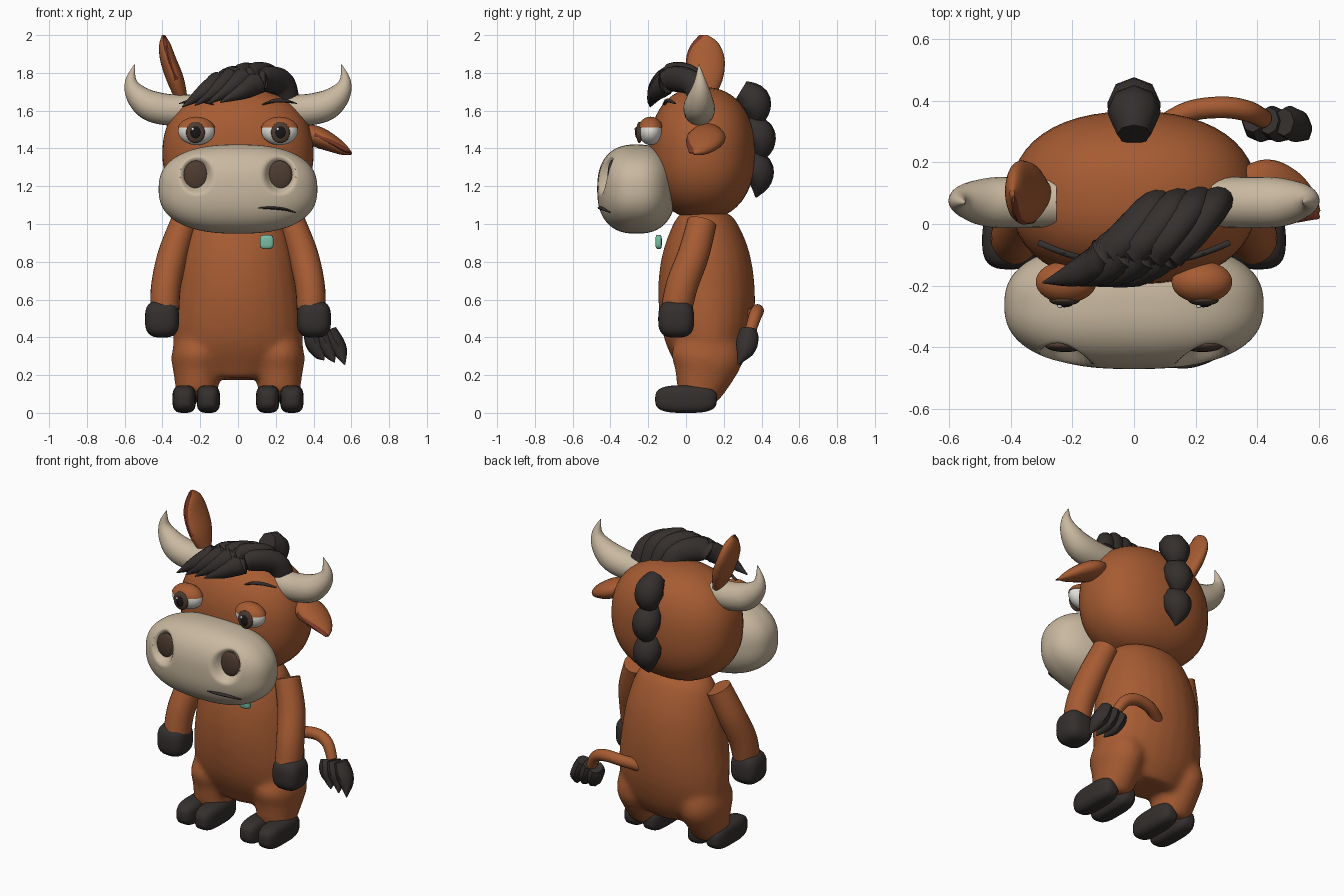
import bpy, bmesh, math
from mathutils import Vector

if "Cube" in bpy.data.objects:
    bpy.data.objects.remove(bpy.data.objects["Cube"])


def material(name, rgb):
    m = bpy.data.materials.new(name)
    m.diffuse_color = (*rgb, 1)
    m.use_nodes = True
    m.node_tree.nodes["Principled BSDF"].inputs["Base Color"].default_value = m.diffuse_color
    return m


BROWN = material("brown_hide", (0.38, 0.105, 0.032))
INNER = material("inner_ear", (0.20, 0.04, 0.02))
BEIGE = material("beige", (0.58, 0.48, 0.35))
DARK = material("dark_hair", (0.035, 0.029, 0.027))
NOSE = material("nostril_brown", (0.075, 0.045, 0.03))
WHITE = material("eye_white", (0.75, 0.73, 0.68))
BLACK = material("black", (0.01, 0.008, 0.008))
TEAL = material("teal", (0.19, 0.51, 0.37))


def finish(name, bm, mat):
    bmesh.ops.recalc_face_normals(bm, faces=bm.faces)
    me = bpy.data.meshes.new(name)
    bm.to_mesh(me)
    bm.free()
    me.materials.append(mat)
    ob = bpy.data.objects.new(name, me)
    bpy.context.collection.objects.link(ob)
    return ob


def blob(name, c, half, mat, n=2.0, seg=40, cut=None, dent=None):
    """Superellipsoid; cut removes all below a height, dent moves each vertex."""
    bm = bmesh.new()
    bmesh.ops.create_uvsphere(bm, u_segments=seg, v_segments=seg // 2, radius=1)
    for v in bm.verts:
        k = sum(abs(a) ** n for a in v.co) ** (-1 / n)
        v.co = Vector([c[i] + half[i] * v.co[i] * k for i in range(3)])
        if dent:
            dent(v.co)
    if cut is not None:
        r = bmesh.ops.bisect_plane(bm, geom=bm.verts[:] + bm.edges[:] + bm.faces[:],
                                   plane_co=(0, 0, cut), plane_no=(0, 0, 1), clear_inner=True)
        edges = [e for e in r["geom_cut"] if isinstance(e, bmesh.types.BMEdge)]
        bmesh.ops.contextual_create(bm, geom=edges)
    return finish(name, bm, mat)


def tube(name, pts, mat, side=(1, 0, 0), sides=24, sub=5):
    """Smooth path of (x, y, z, radius along side, other radius)."""
    p = [Vector(q if len(q) == 5 else (*q, q[3])) for q in pts]
    path = []
    for i in range(len(p) - 1):
        a, b, c, d = p[max(i - 1, 0)], p[i], p[i + 1], p[min(i + 2, len(p) - 1)]
        for j in range(sub):
            t = j / sub
            path.append(0.5 * (2 * b + (c - a) * t + (2 * a - 5 * b + 4 * c - d) * t * t
                               + (3 * b - a - 3 * c + d) * t ** 3))
    path.append(p[-1])
    bm = bmesh.new()
    rings = []
    for i, q in enumerate(path):
        tan = (path[min(i + 1, len(path) - 1)] - path[max(i - 1, 0)])
        tan = Vector(tan[:3]).normalized()
        u = Vector(side) - tan * tan.dot(Vector(side))
        u.normalize()
        w = tan.cross(u)
        ra, rb = max(q[3], 0.001), max(q[4], 0.001)
        rings.append([bm.verts.new(Vector(q[:3]) + u * ra * math.cos(2 * math.pi * k / sides)
                                   + w * rb * math.sin(2 * math.pi * k / sides))
                      for k in range(sides)])
    for r, s in zip(rings, rings[1:]):
        for k in range(sides):
            bm.faces.new((r[k], r[k - 1], s[k - 1], s[k]))
    bm.faces.new(rings[0])
    bm.faces.new(rings[-1])
    return finish(name, bm, mat)


# Torso and legs, fused into one soft form; rows are z, half width, front y, back y
def stack(name, cx, rows):
    return tube(name, [(cx, (f + b) / 2, z, w, (b - f) / 2) for z, w, f, b in rows], BROWN)


body = stack("body", 0, [(1.07, .14, .0, .2), (1.02, .235, -.06, .26), (.85, .295, -.125, .335),
                         (.65, .328, -.148, .365), (.45, .347, -.128, .357),
                         (.3, .325, -.08, .315), (.18, .2, -.02, .24)])
legs = [stack("leg", s * .218, [(.48, .03, .08, .15), (.42, .1, -.02, .25), (.3, .135, -.08, .30),
                                (.2, .122, -.065, .25), (.08, .107, -.05, .165)]) for s in (-1, 1)]
for o in legs + [body]:
    o.select_set(True)
bpy.context.view_layer.objects.active = body
bpy.ops.object.join()
rm = body.modifiers.new("fuse", 'REMESH')
rm.mode, rm.voxel_size, rm.use_smooth_shade = 'VOXEL', 0.016, True
sm = body.modifiers.new("soften", 'SMOOTH')
sm.factor, sm.iterations = 0.5, 14

# Head
HC, HH, HN = (0, .085, 1.375), (.4, .28, .35), 2.3
blob("head", HC, HH, BROWN, HN, 56)


# Muzzle with two sunken nostrils
def nostril_dent(co):
    if co.y < -.3:
        d = math.hypot((abs(co.x) - .22) / .092, (co.z - 1.258) / .108)
        t = min(max((1 - d) / .6, 0), 1)
        co.y += .07 * t * t * (3 - 2 * t)


blob("muzzle", (0, -.262, 1.185), (.42, .208, .236), BEIGE, 2.45, 180, dent=nostril_dent)
tube("mouth", [(.11, -.462, 1.085, .003, .003), (.18, -.455, 1.085, .012, .008),
               (.25, -.432, 1.077, .012, .007), (.305, -.40, 1.06, .002, .002)],
     DARK, (0, 1, 0), 10)

for s in (-1, 1):
    blob("nostril", (s * .222, -.393, 1.258), (.066, .022, .078), NOSE, seg=28)
    # Eyes
    blob("eye", (s * .22, -.188, 1.492), (.097, .064, .074), WHITE)
    blob("eyelid", (s * .22, -.188, 1.49), (.102, .07, .078), BROWN, cut=1.51)
    blob("iris", (s * .225, -.247, 1.484), (.05, .017, .056), NOSE, seg=28)
    blob("pupil", (s * .225, -.257, 1.484), (.028, .013, .034), BLACK, seg=20)
    blob("eye_glint", (s * .225 - .015, -.267, 1.503), (.008, .006, .009), WHITE, seg=12)
    tube("eyebrow", [(s * x, y, z, r, .01) for x, y, z, r in
                     ((.13, -.115, 1.632, .003), (.19, -.105, 1.652, .01),
                      (.25, -.085, 1.652, .01), (.31, -.06, 1.638, .002))],
         DARK, (0, 0, 1), 8)
    # Horns
    tube("horn", [(s * .25, .07, 1.605, .08), (s * .37, .07, 1.605, .083), (s * .47, .07, 1.63, .08),
                  (s * .54, .075, 1.69, .058), (s * .567, .075, 1.76, .03),
                  (s * .547, .068, 1.845, .002)], BEIGE, (0, 1, 0))
    # Arms and hands
    tube("arm", [(s * .285, .085, 1.01, .072, .078), (s * .345, .04, .84, .079, .083),
                 (s * .38, -.02, .68, .079, .085), (s * .388, -.05, .55, .077, .082)], BROWN)
    blob("hand", (s * .402, -.052, .497), (.09, .095, .098), DARK, 3)
    # Split hooves
    for x in (.157, .285):
        blob("hoof", (s * x, .0, .073), (.062, .163, .073), DARK, 3.2)

# Raised left ear and drooping right ear, each with a darker inner face
ears = {
    "raised_ear": ([(-.295, .1, 1.65, .04, .03), (-.33, .1, 1.76, .092, .045),
                    (-.37, .105, 1.87, .1, .042), (-.388, .105, 1.95, .07, .03),
                    (-.395, .1, 2.0, .012, .008)], (.004, -.022, 0)),
    "drooping_ear": ([(.33, .11, 1.5, .06, .04), (.42, .11, 1.462, .1, .055),
                      (.5, .09, 1.425, .088, .045), (.56, .065, 1.392, .05, .028),
                      (.6, .04, 1.372, .006, .006)], (0, -.02, .004))}
for name, (pts, off) in ears.items():
    tube(name, pts, BROWN, (0, 1, 0))
    tube(name + "_inner", [(x + off[0], y + off[1], z + off[2], a * .83, b * .5)
                           for x, y, z, a, b in pts[1:]], INNER, (0, 1, 0))

# Forelock strands sweeping over to the front left
for i in range(4):
    d = i * .064
    h = (.0, .018, .022, .0)[i]
    tube("forelock_strand", [
        (.075 + d, .07, 1.66, .062, .05), (.04 + d, .03, 1.745 + h, .07, .055),
        (-.055 + d, -.07, 1.765 + h, .07, .055), (-.17 + d, -.152, 1.705 + h * .6, .05, .045),
        (-.295 + d * 1.05, -.19 - i * .004, 1.62 + i * .008, .003, .003)],
        DARK, (.7, .5, .3), 14, 6)

# Mane clumps down the back of the head
for i in range(3):
    z = 1.7 - i * .18
    y = (.3, .325, .315)[i]
    tube("mane_clump", [(0, y - .01, z + .005, .055, .06), (0, y + .06, z - .045, .085, .085),
                        (0, y + .075, z - .12, .07, .062), (0, y + .055, z - .2, .003, .003)],
         DARK, (1, 0, 0), 8, 4)

# Tail with a pointed tuft
tube("tail", [(.08, .31, .5, .035), (.18, .365, .53, .034), (.29, .378, .54, .035),
              (.37, .365, .51, .034), (.42, .34, .43, .03)], BROWN, (0, 0, 1), 16)
for i in range(3):
    d = i * .05
    tube("tail_tuft_strand", [(.385 + d, .34 - i * .005, .425 + i * .008, .036, .045),
                              (.4 + d * 1.1, .325, .38, .048, .058),
                              (.425 + d * 1.15, .31, .325, .04, .046),
                              (.455 + d * 1.1, .275, .28 - i * .012, .003, .003)],
         DARK, (1, 0, 0), 8, 3)

# Small chest badge
blob("chest_badge", (.152, -.145, .905), (.036, .017, .037), TEAL, 4, 24)

# Smooth shading with sharp edges kept
bpy.ops.object.select_all(action='SELECT')
bpy.context.view_layer.objects.active = body
bpy.ops.object.shade_smooth_by_angle(angle=math.radians(48))
